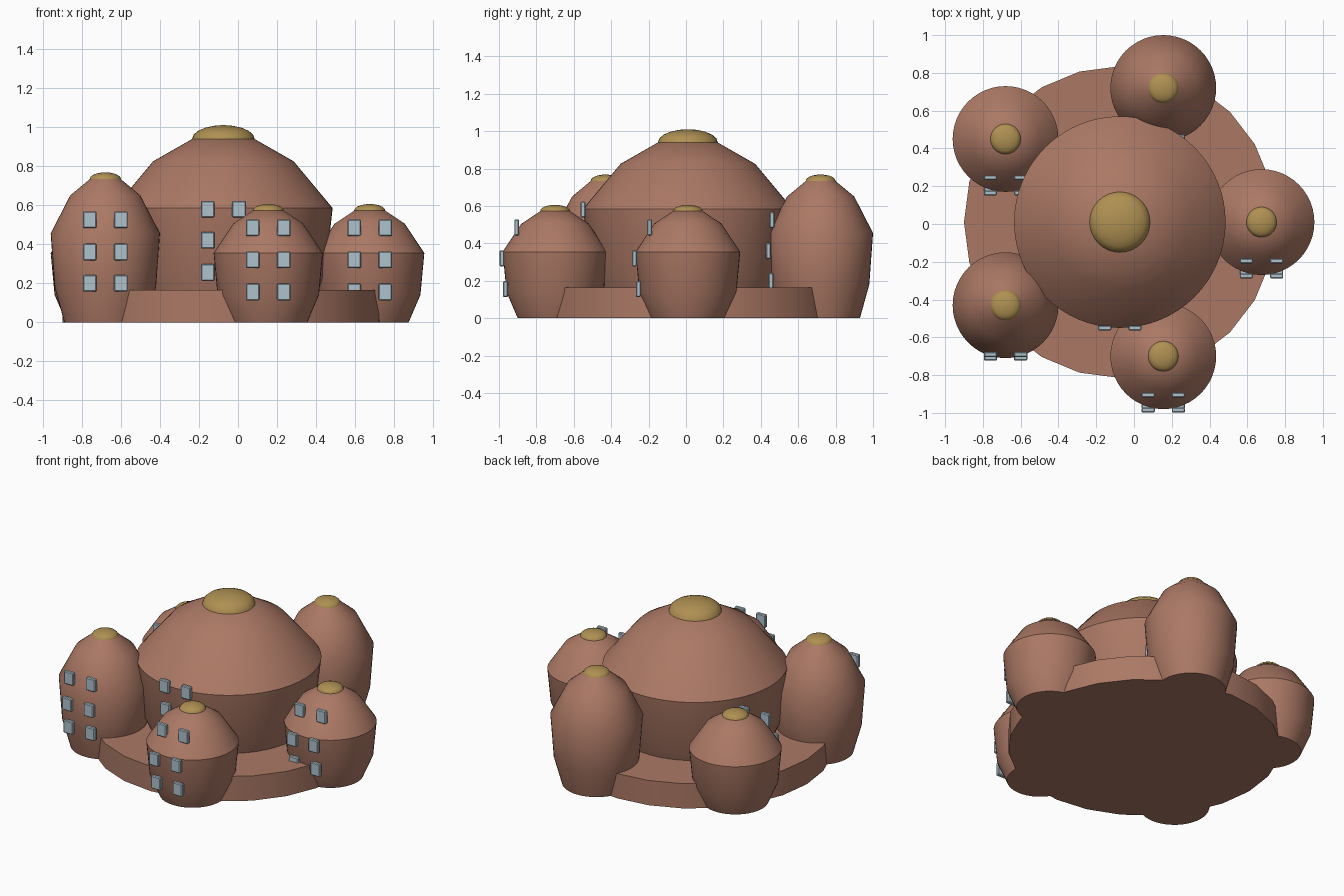
import bpy, bmesh, math

cube = bpy.data.objects.get("Cube")
if cube:
    bpy.data.objects.remove(cube, do_unlink=True)


def material(name, rgb):
    m = bpy.data.materials.new(name)
    m.use_nodes = True
    m.diffuse_color = (*rgb, 1)
    m.node_tree.nodes["Principled BSDF"].inputs["Base Color"].default_value = (*rgb, 1)
    return m


clay = material("terracotta clay", (0.41, 0.19, 0.13))
gold = material("ochre cap", (0.43, 0.28, 0.085))
glass = material("pale blue window", (0.43, 0.54, 0.61))


def lathe(name, profile, x, y, mat, sides=48):
    """Closed solid of revolution from (radius, height) points."""
    bm = bmesh.new()
    rings = []
    for r, z in profile:
        turn = [2 * math.pi * i / sides for i in range(sides)]
        rings.append([bm.verts.new((r * math.cos(a), r * math.sin(a), z)) for a in turn])
    for low, high in zip(rings, rings[1:]):
        for i in range(sides):
            j = (i + 1) % sides
            bm.faces.new((low[i], low[j], high[j], high[i]))
    bm.faces.new(rings[0][::-1])
    bm.faces.new(rings[-1])
    return finish(bm, name, x, y, mat)


def finish(bm, name, x, y, mat):
    mesh = bpy.data.meshes.new(name)
    bm.to_mesh(mesh)
    bm.free()
    mesh.materials.append(mat)
    obj = bpy.data.objects.new(name, mesh)
    obj.location = (x, y, 0)
    bpy.context.collection.objects.link(obj)
    bpy.ops.object.select_all(action="DESELECT")
    obj.select_set(True)
    bpy.context.view_layer.objects.active = obj
    bpy.ops.object.shade_smooth_by_angle(angle=math.radians(35))
    return obj


def cap(name, x, y, radius, z, height):
    """Shallow dome sitting on top of a pod."""
    steps = [math.radians(a) for a in (0, 18, 36, 54, 72, 86)]
    profile = [(radius * math.cos(a), z + height * math.sin(a)) for a in steps]
    lathe(name, profile, x, y, gold, 32)


def windows(name, x, y, spots):
    """Pairs of softened window blocks, one pair per (y offset, height)."""
    bm = bmesh.new()
    for dy, z in spots:
        for dx in (-0.08, 0.08):
            block = bmesh.ops.create_cube(bm, size=1)["verts"]
            bmesh.ops.scale(bm, vec=(0.07, 0.026, 0.085), verts=block)
            bmesh.ops.translate(bm, vec=(dx, dy, z), verts=block)
    bmesh.ops.bevel(bm, geom=bm.edges[:], offset=0.005, segments=1, affect="EDGES")
    finish(bm, name, x, y, glass)


# Low round terrace and the large central dome
cx, cy = -0.075, 0.01
lathe("terrace", [(0.825, 0), (0.825, 0.165)], cx, cy, clay, 24)
lathe("main_dome", [(0.42, 0), (0.52, 0.23), (0.56, 0.585), (0.36, 0.825), (0.15, 0.945)],
      cx, cy, clay, 64)
cap("main_dome_cap", cx, cy, 0.16, 0.94, 0.07)
windows("main_dome_windows", cx, cy, [(-0.56, 0.58), (-0.55, 0.42), (-0.53, 0.255)])

# Five side pods: three short, two tall
SHORT = [(0.2, 0), (0.26, 0.14), (0.28, 0.355), (0.18, 0.505), (0.075, 0.575)]
TALL = [(0.21, 0), (0.26, 0.18), (0.28, 0.455), (0.18, 0.65), (0.075, 0.737)]
SHORT_SPOTS = [(-0.205, 0.485), (-0.285, 0.32), (-0.265, 0.155)]
TALL_SPOTS = [(-0.26, 0.525), (-0.28, 0.36), (-0.265, 0.2)]
pods = [("left", 0.675, 0.01, False), ("front", 0.155, -0.7, False),
        ("back_right", -0.68, 0.45, False), ("front_right", -0.68, -0.43, True),
        ("back", 0.155, 0.72, True)]
for side, x, y, tall in pods:
    profile = TALL if tall else SHORT
    lathe(side + "_pod", profile, x, y, clay)
    cap(side + "_pod_cap", x, y, 0.08, profile[-1][1] - 0.003, 0.034)
    windows(side + "_pod_windows", x, y, TALL_SPOTS if tall else SHORT_SPOTS)
